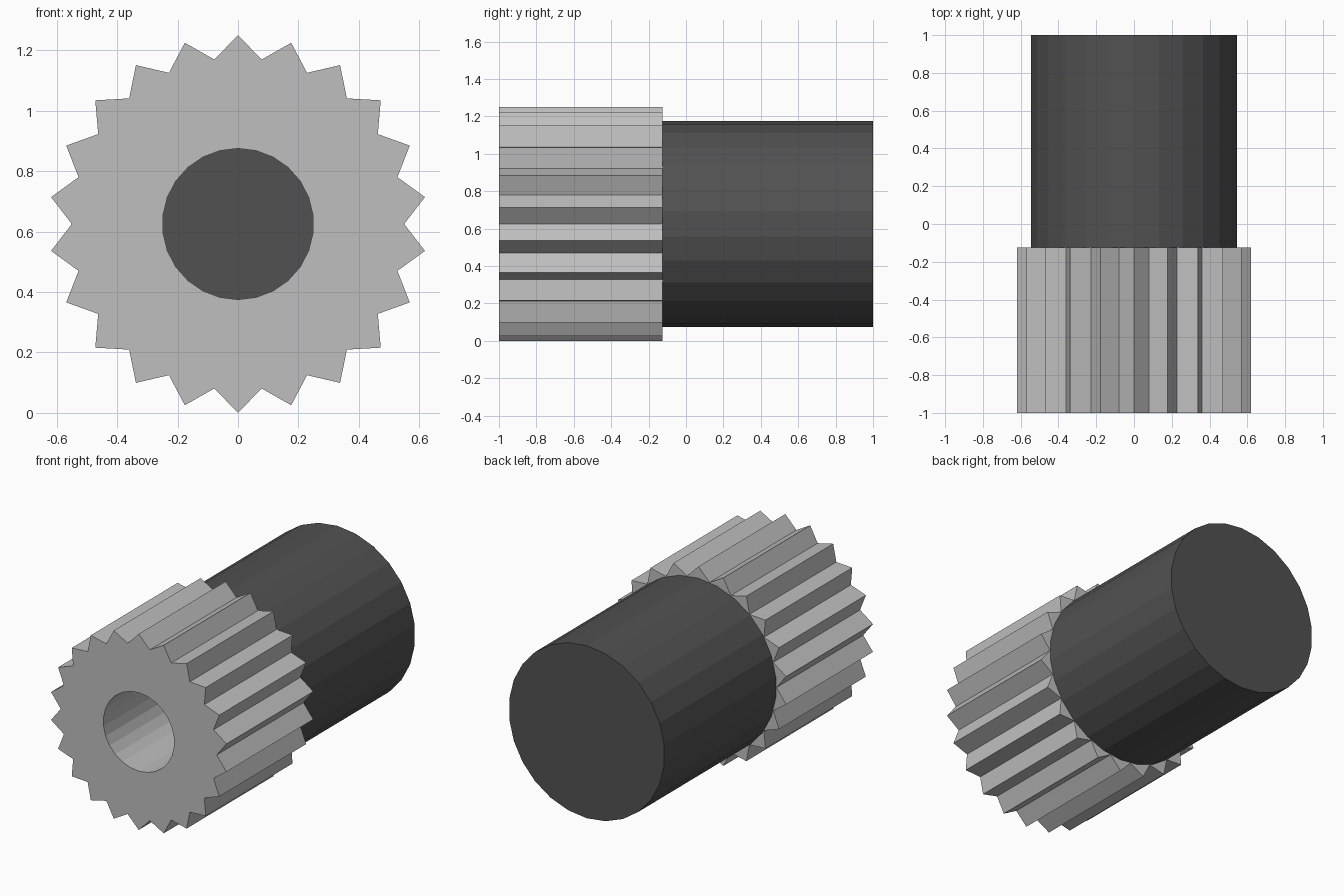
import bpy, bmesh
from math import sin, cos, tau

if "Cube" in bpy.data.objects:
    bpy.data.objects.remove(bpy.data.objects["Cube"])

AXIS_Z = 0.625
FRONT, JOINT, BACK = -1.0, -0.125, 1.0
TEETH, SIDES = 22, 26


def material(name, value):
    mat = bpy.data.materials.new(name)
    mat.use_nodes = True
    colour = (value, value, value, 1)
    mat.diffuse_color = colour
    mat.node_tree.nodes["Principled BSDF"].inputs["Base Color"].default_value = colour
    return mat


def ring(bm, radii, y):
    """Closed loop of edges around the y axis, starting at the top."""
    n = len(radii)
    verts = [bm.verts.new((r * sin(tau * i / n), y, AXIS_Z + r * cos(tau * i / n)))
             for i, r in enumerate(radii)]
    return [bm.edges.new((verts[i - 1], verts[i])) for i in range(n)]


def extruded(name, loops, start, end, mat):
    """Fill the loops, treating inner ones as holes, and extrude along y."""
    bm = bmesh.new()
    edges = [e for radii in loops for e in ring(bm, radii, start)]
    if len(loops) > 1:
        bmesh.ops.triangle_fill(bm, edges=edges, use_beauty=True, normal=(0, -1, 0))
    else:
        bmesh.ops.contextual_create(bm, geom=edges)
    out = bmesh.ops.extrude_face_region(bm, geom=bm.faces[:], use_keep_orig=True)
    moved = [g for g in out["geom"] if isinstance(g, bmesh.types.BMVert)]
    bmesh.ops.translate(bm, verts=moved, vec=(0, end - start, 0))
    bmesh.ops.recalc_face_normals(bm, faces=bm.faces[:])
    mesh = bpy.data.meshes.new(name)
    bm.to_mesh(mesh)
    bm.free()
    mesh.materials.append(mat)
    obj = bpy.data.objects.new(name, mesh)
    bpy.context.collection.objects.link(obj)
    return obj


# Toothed pinion with a round bore
extruded("pinion_gear", [[0.625, 0.55] * TEETH, [0.25] * SIDES],
         FRONT, JOINT, material("light grey metal", 0.52))

# Solid shaft body behind the pinion
extruded("shaft_body", [[0.55] * SIDES],
         JOINT, BACK, material("dark grey metal", 0.083))
